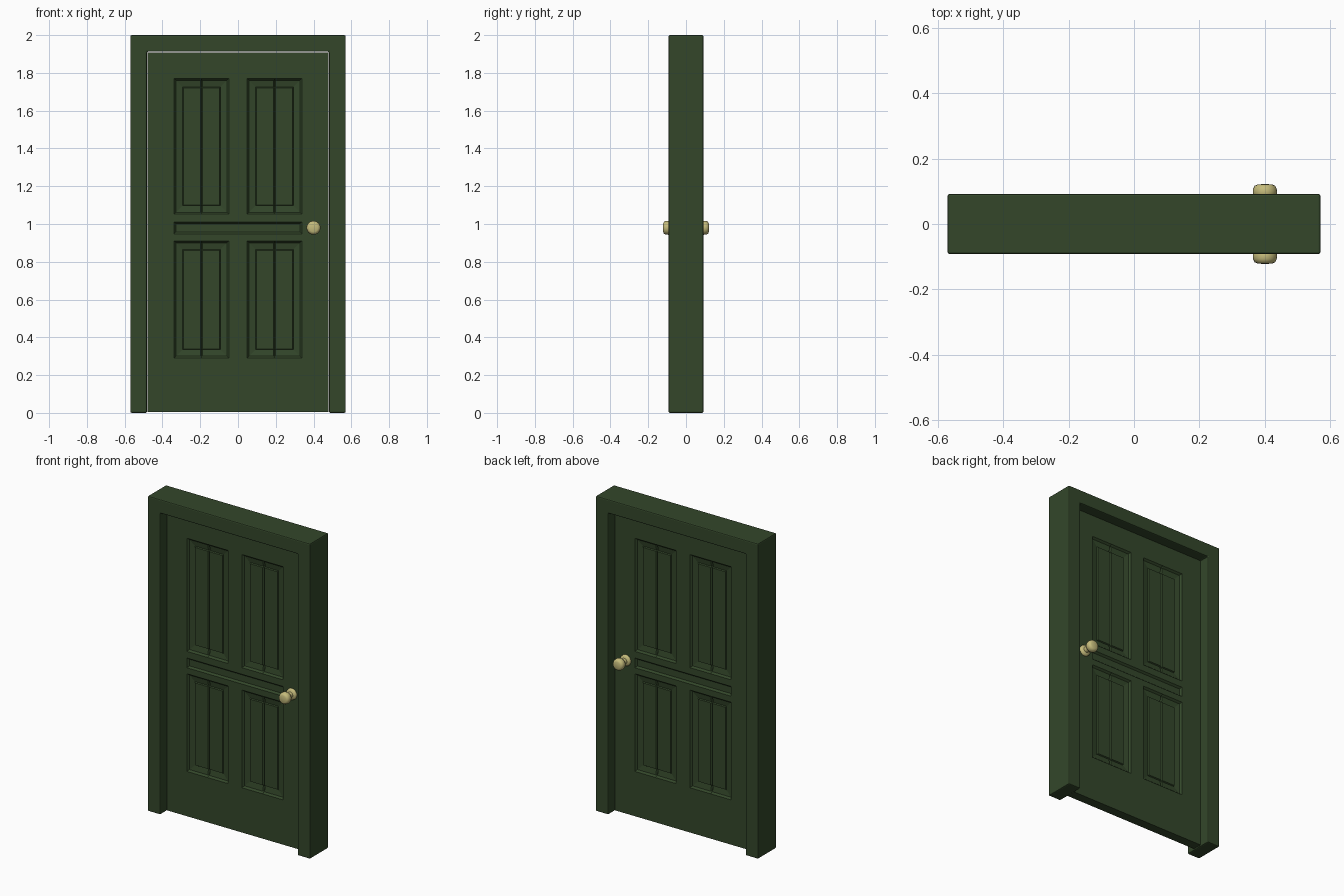
import bpy, bmesh, math

if "Cube" in bpy.data.objects:
    bpy.data.objects.remove(bpy.data.objects["Cube"])


def material(name, rgb):
    m = bpy.data.materials.new(name)
    m.diffuse_color = (*rgb, 1)
    m.use_nodes = True
    m.node_tree.nodes["Principled BSDF"].inputs["Base Color"].default_value = m.diffuse_color
    return m


GREEN = material("green_paint", (0.033, 0.062, 0.023))
BRASS = material("brass", (0.56, 0.50, 0.20))


def make_object(name, bm, mat):
    bmesh.ops.recalc_face_normals(bm, faces=bm.faces)
    me = bpy.data.meshes.new(name)
    bm.to_mesh(me)
    bm.free()
    me.materials.append(mat)
    ob = bpy.data.objects.new(name, me)
    bpy.context.collection.objects.link(ob)
    return ob


# Door frame: upside-down U profile extruded through the wall depth
bm = bmesh.new()
W, D, IN, TOP = 0.57, 0.092, 0.482, 1.912
outline = [(-W, 0), (-IN, 0), (-IN, TOP), (IN, TOP), (IN, 0), (W, 0), (W, 2), (-W, 2)]
face = bm.faces.new([bm.verts.new((x, -D, z)) for x, z in outline])
ext = bmesh.ops.extrude_face_region(bm, geom=[face])
moved = [v for v in ext["geom"] if isinstance(v, bmesh.types.BMVert)]
bmesh.ops.translate(bm, verts=moved, vec=(0, 2 * D, 0))
frame = make_object("door_frame", bm, GREEN)
bev = frame.modifiers.new("bevel", "BEVEL")
bev.width, bev.segments = 0.007, 2

# Door leaf: one grid-built face with inset panels, mirrored to the back
T = 0.03
xs = [-0.479, -0.34, -0.05, 0.04, 0.335, 0.479]
xs = [-0.479, -0.338, -0.048, 0.048, 0.338, 0.479]
zs = [0.006, 0.29, 0.91, 0.948, 1.01, 1.052, 1.77, 1.909]
bm = bmesh.new()
grid = [[bm.verts.new((x, -T, z)) for z in zs] for x in xs]
panels, rail = [], []
for i in range(len(xs) - 1):
    for j in range(len(zs) - 1):
        f = bm.faces.new((grid[i][j], grid[i + 1][j], grid[i + 1][j + 1], grid[i][j + 1]))
        if i in (1, 3) and j in (1, 5):
            panels.append(f)
        if i in (1, 2, 3) and j == 3:
            rail.append(f)
bm.normal_update()

# Panels: rim, steep wall, sloping border, raised field
for width, depth in ((0.01, -0.012), (0.035, -0.006), (0.004, 0.007)):
    bmesh.ops.inset_individual(bm, faces=panels, thickness=width, depth=depth,
                               use_even_offset=True)
    bm.normal_update()
# Middle rail: shallow sunken strip
bmesh.ops.inset_region(bm, faces=rail, thickness=0.01, depth=-0.012,
                       use_even_offset=True)

# Centre groove of each panel
for c in (-0.193, 0.193):
    for x in (c - 0.006, c, c + 0.006):
        bmesh.ops.bisect_plane(bm, geom=bm.verts[:] + bm.edges[:] + bm.faces[:],
                               plane_co=(x, 0, 0), plane_no=(1, 0, 0))
    for v in bm.verts:
        if abs(v.co.x - c) < 0.001 and v.co.y > -T + 0.005 and not 0.93 < v.co.z < 1.03:
            v.co.y += 0.008

# Leaf edges back to the mirror plane
border = [e for e in bm.edges if e.is_boundary]
ext = bmesh.ops.extrude_edge_only(bm, edges=border)
for v in ext["geom"]:
    if isinstance(v, bmesh.types.BMVert):
        v.co.y = 0
leaf = make_object("door_leaf", bm, GREEN)
# keep the front face pointing outwards
if sum(p.normal.y * p.area for p in leaf.data.polygons) > 0:
    leaf.data.flip_normals()
mir = leaf.modifiers.new("mirror", "MIRROR")
mir.use_axis = (False, True, False)

# Knobs: lathe profile (radius, distance from centre) with rosette, neck and grip
profile = [(0, 0.025), (0.035, 0.025), (0.035, 0.038), (0.030, 0.044), (0.018, 0.047),
           (0.016, 0.068), (0.022, 0.076), (0.033, 0.083), (0.037, 0.094),
           (0.036, 0.107), (0.031, 0.117), (0.022, 0.121), (0, 0.122)]
for name, side in (("front_knob", -1), ("back_knob", 1)):
    bm = bmesh.new()
    vs = [bm.verts.new((r, side * d, 0)) for r, d in profile]
    es = [bm.edges.new(p) for p in zip(vs, vs[1:])]
    bmesh.ops.spin(bm, geom=vs + es, cent=(0, 0, 0), axis=(0, 1, 0),
                   angle=2 * math.pi, steps=28)
    bmesh.ops.remove_doubles(bm, verts=bm.verts, dist=1e-5)
    knob = make_object(name, bm, BRASS)
    knob.location = (0.40, 0, 0.98)
    bpy.ops.object.select_all(action="DESELECT")
    knob.select_set(True)
    bpy.context.view_layer.objects.active = knob
    bpy.ops.object.shade_smooth_by_angle(angle=math.radians(40))
